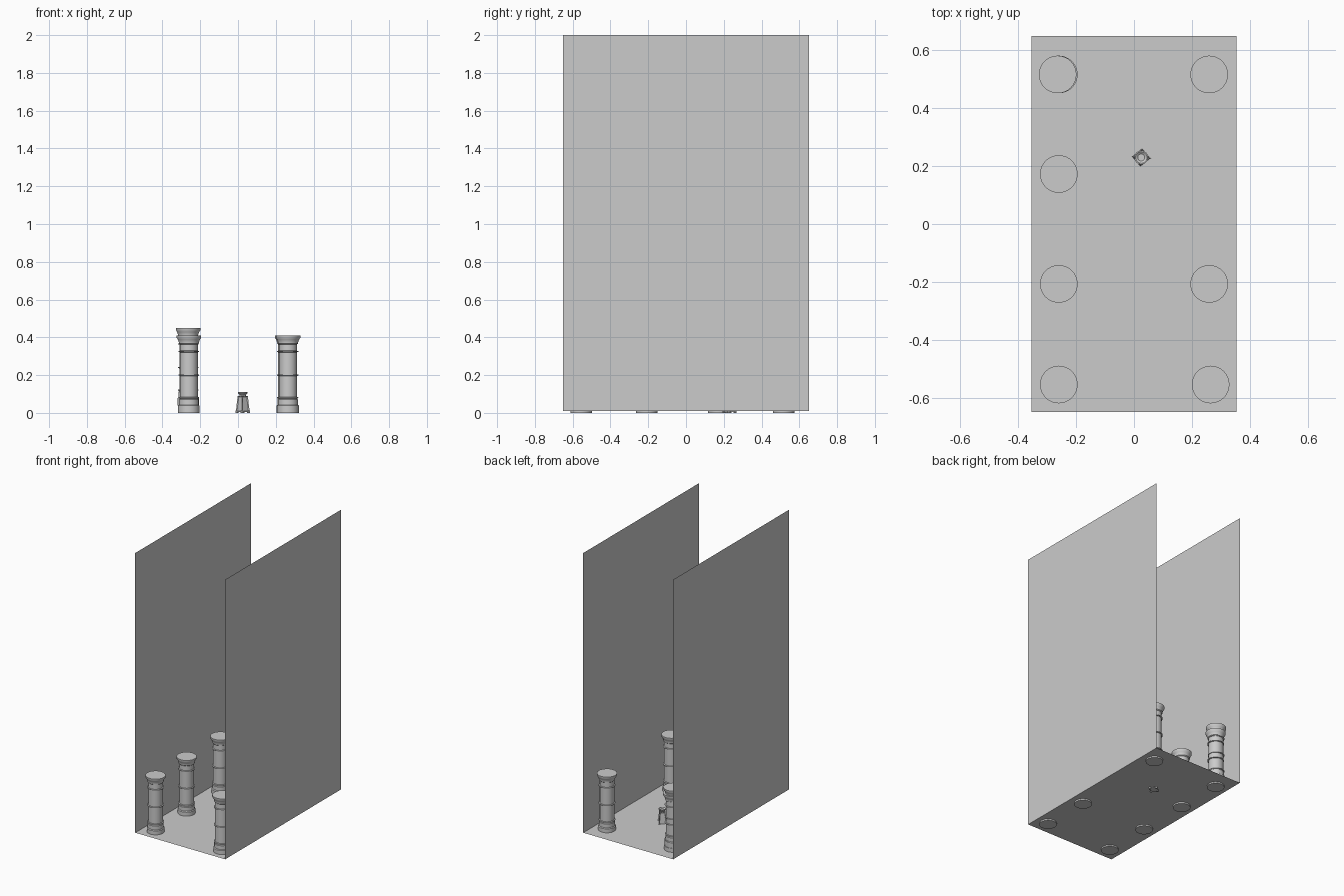
import bpy, bmesh, math

if "Cube" in bpy.data.objects:
    bpy.data.objects.remove(bpy.data.objects["Cube"])

W, D, FLOOR, H = 0.354, 0.65, 0.01, 2.0


def finish(name, bm, smooth=False):
    bmesh.ops.recalc_face_normals(bm, faces=bm.faces)
    me = bpy.data.meshes.new(name)
    bm.to_mesh(me)
    bm.free()
    ob = bpy.data.objects.new(name, me)
    bpy.context.collection.objects.link(ob)
    if smooth:
        bpy.ops.object.select_all(action='DESELECT')
        ob.select_set(True)
        bpy.context.view_layer.objects.active = ob
        bpy.ops.object.shade_smooth_by_angle(angle=math.radians(35))
    return ob


def plane(name, corners):
    bm = bmesh.new()
    bm.faces.new([bm.verts.new(c) for c in corners])
    return finish(name, bm)


def lathe(name, profile, loc, n=32):
    bm = bmesh.new()
    rings = []
    for r, z in profile:
        rings.append([bm.verts.new((r * math.cos(2 * math.pi * i / n),
                                    r * math.sin(2 * math.pi * i / n), z)) for i in range(n)])
    for a, b in zip(rings, rings[1:]):
        for i in range(n):
            j = (i + 1) % n
            bm.faces.new((a[i], a[j], b[j], b[i]))
    bm.faces.new(rings[0])
    bm.faces.new(rings[-1])
    ob = finish(name, bm, True)
    ob.location = loc
    return ob


# Open corridor: floor and two tall side walls
plane("floor", [(-W, -D, FLOOR), (W, -D, FLOOR), (W, D, FLOOR), (-W, D, FLOOR)])
for side, x in (("left", -W), ("right", W)):
    plane(side + "_wall", [(x, -D, FLOOR), (x, D, FLOOR), (x, D, H), (x, -D, H)])


# Columns with stepped base, ring mouldings and flared capital
def ring(z, r=0.054, h=0.004, inner=0.047):
    return [(inner, z - h), (r, z - h * 0.6), (r, z + h * 0.6), (inner, z + h)]


PROFILE = [(0.057, 0), (0.057, 0.038), (0.052, 0.043), (0.052, 0.07)]
for z in (0.08, 0.20, 0.325):
    PROFILE += ring(z)
PROFILE += [(0.047, 0.362), (0.053, 0.367), (0.053, 0.373),
            (0.058, 0.388), (0.065, 0.398), (0.065, 0.41)]

spots = [(-0.26, -0.555), (-0.26, -0.207), (-0.26, 0.173), (-0.26, 0.517),
         (0.265, -0.555), (0.26, -0.207), (0.26, 0.517)]
for i, (x, y) in enumerate(spots):
    lathe(f"column_{i + 1}", PROFILE, (x, y, 0))
# Raised second column overlapping the back left one
lathe("raised_column", PROFILE, (-0.264, 0.517, 0.04))

# Small tapered pedestal with recessed side panels
PX, PY, ROT = 0.025, 0.23, math.radians(-5)
bm = bmesh.new()
bmesh.ops.create_cone(bm, cap_ends=True, segments=4, radius1=0.037, radius2=0.027, depth=0.085)
sides = [f for f in bm.faces if abs(f.normal.z) < 0.5]
bmesh.ops.inset_individual(bm, faces=sides, thickness=0.007, depth=-0.004)
pedestal = finish("pedestal", bm)
pedestal.location = (PX, PY, 0.0475)
pedestal.rotation_euler.z = ROT

# Corner feet under the pedestal
for i in range(4):
    a = ROT + i * math.pi / 2
    bm = bmesh.new()
    bmesh.ops.create_cone(bm, cap_ends=True, segments=4, radius1=0.008, radius2=0.008, depth=0.012)
    foot = finish(f"pedestal_foot_{i + 1}", bm)
    foot.location = (PX + 0.03 * math.cos(a), PY + 0.03 * math.sin(a), 0.006)
    foot.rotation_euler.z = ROT

# Shallow bowl on the pedestal
lathe("bowl", [(0.017, 0.088), (0.017, 0.096), (0.024, 0.104), (0.024, 0.11),
               (0.02, 0.11), (0.012, 0.104)], (PX, PY, 0), 24)
